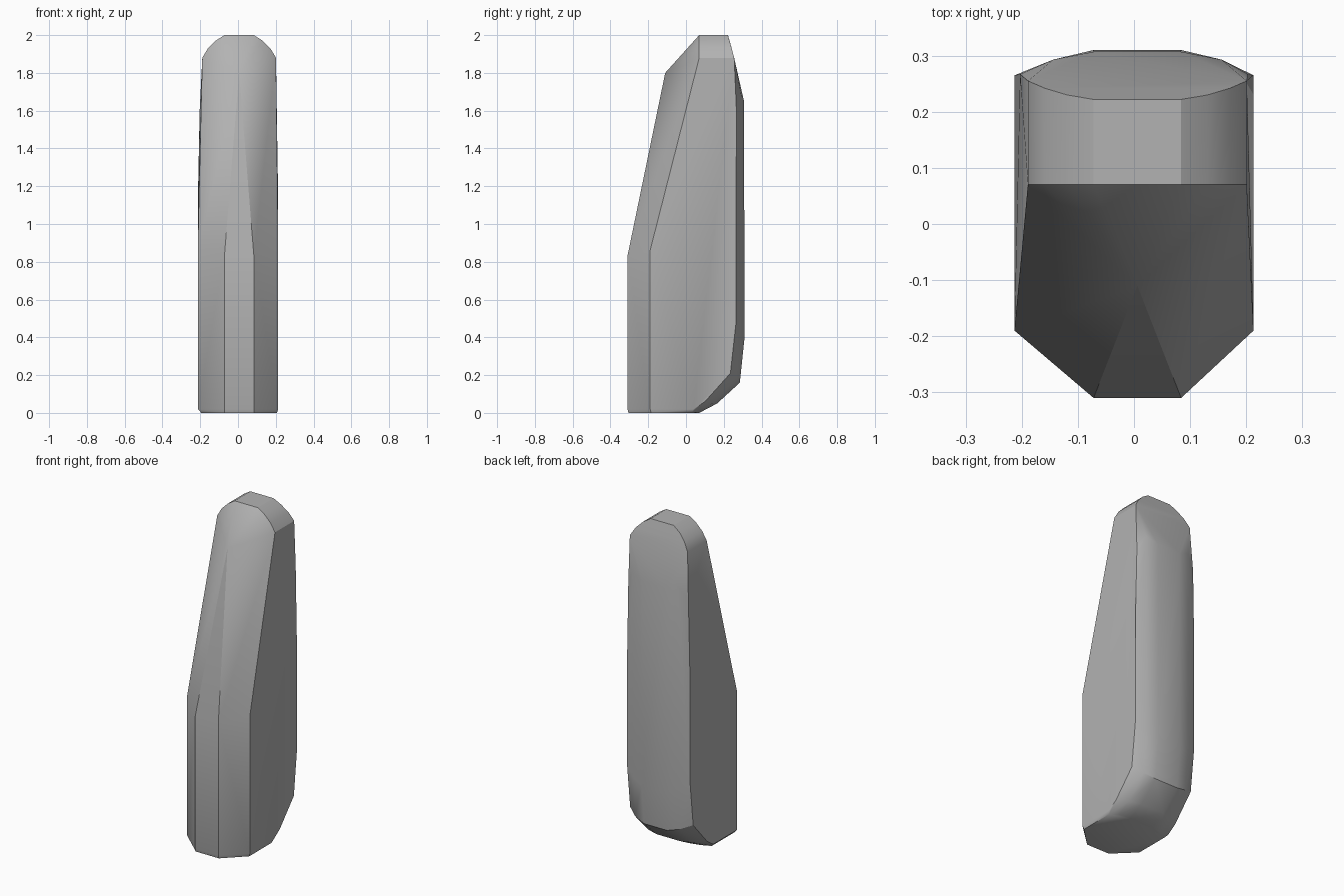
import bpy
import bmesh

cube = bpy.data.objects.get("Cube")
if cube:
    bpy.data.objects.remove(cube, do_unlink=True)

grey = bpy.data.materials.new("plain_grey")
grey.use_nodes = True
colour = (0.45, 0.45, 0.45, 1)
grey.diffuse_color = colour
grey.node_tree.nodes["Principled BSDF"].inputs["Base Color"].default_value = colour

SHIFT = 0.006  # the ridges sit slightly off the middle

# Each edge line of the body: half width, then (y, z) steps along it
side_lines = [
    (0.213, [(-0.19, 0.02), (-0.19, 0.86), (0.265, 1.1), (0.265, 0.48),
             (0.235, 0.21), (0.1, 0.06), (0.04, 0.02)]),
    (0.203, [(0.267, 1.6)]),
]
ridge_lines = [
    (0.0, [(-0.11, 1.8)]),
    (0.195, [(0.07, 1.88), (0.255, 1.88)]),
    (0.165, [(0.07, 1.93), (0.242, 1.93)]),
    (0.125, [(0.07, 1.97), (0.23, 1.97)]),
    (0.078, [(-0.31, 0.02), (-0.31, 0.83), (0.07, 2.0), (0.222, 2.0),
             (0.307, 1.65), (0.31, 0.4), (0.285, 0.16), (0.165, 0.05),
             (0.07, 0.0), (-0.304, 0.0)]),
    (0.15, [(0.293, 1.68), (0.293, 0.43), (0.268, 0.18), (0.145, 0.052),
            (0.06, 0.004)]),
    (0.2, [(-0.185, 0.0), (0.03, 0.0)]),
]

# Faceted body wrapped around the edge lines
bm = bmesh.new()
for lines, shift in ((side_lines, 0), (ridge_lines, SHIFT)):
    for half, steps in lines:
        for y, z in steps:
            for side in ((-1, 1) if half else (1,)):
                bm.verts.new((side * half + shift, y, z))
hull = bmesh.ops.convex_hull(bm, input=bm.verts)
loose = [v for v in bm.verts if not v.link_faces]
bmesh.ops.delete(bm, geom=loose, context="VERTS")
bmesh.ops.dissolve_limit(bm, angle_limit=0.02, verts=bm.verts, edges=bm.edges)
bmesh.ops.recalc_face_normals(bm, faces=bm.faces)

mesh = bpy.data.meshes.new("faceted_body")
bm.to_mesh(mesh)
bm.free()
body = bpy.data.objects.new("faceted_body", mesh)
bpy.context.collection.objects.link(body)
mesh.materials.append(grey)

bpy.ops.object.select_all(action="DESELECT")
body.select_set(True)
bpy.context.view_layer.objects.active = body
bpy.ops.object.shade_smooth_by_angle(angle=0.52)
